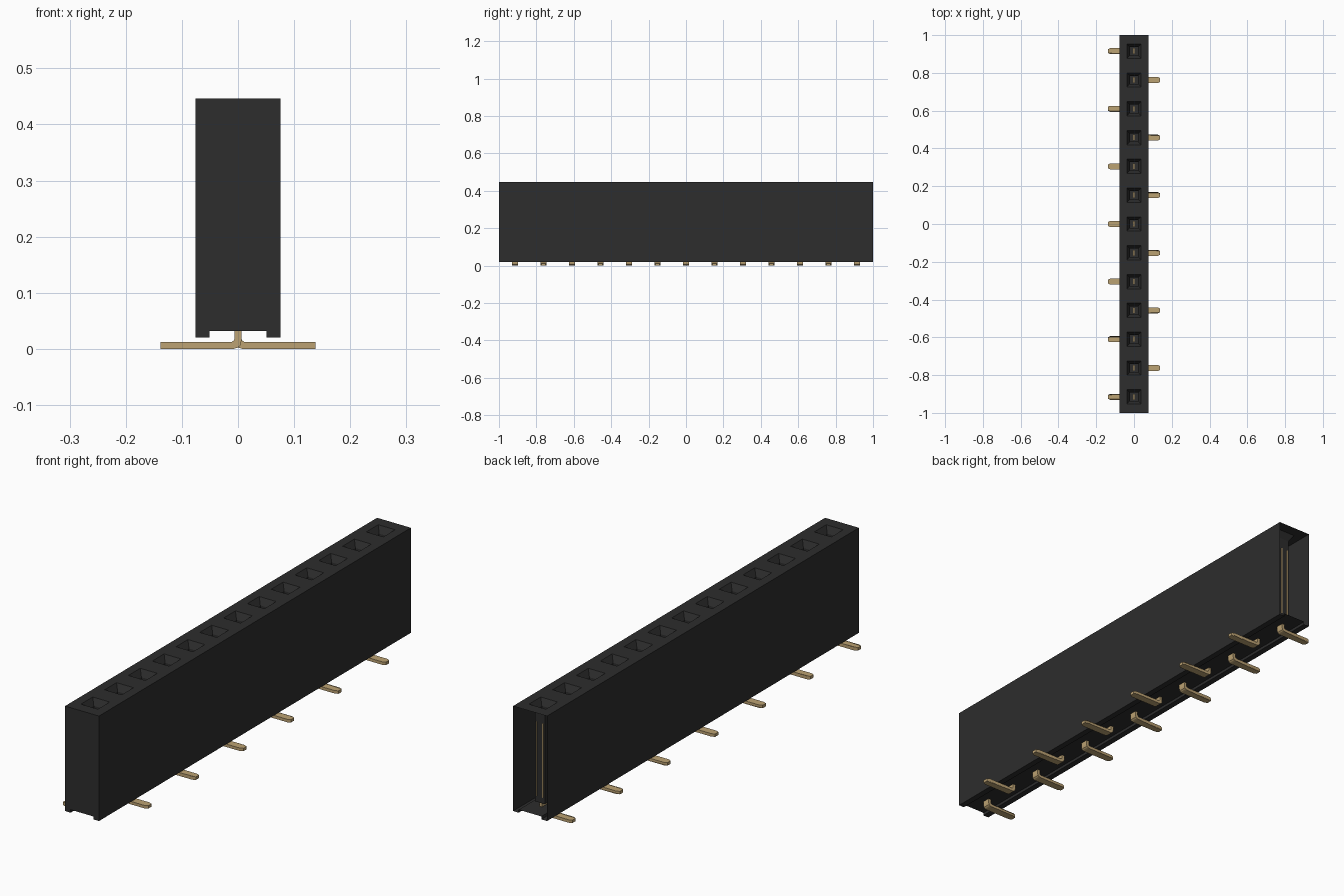
import bpy, bmesh

old = bpy.data.objects.get("Cube")
if old:
    bpy.data.objects.remove(old)


def material(name, color):
    m = bpy.data.materials.new(name)
    m.use_nodes = True
    m.diffuse_color = (*color, 1)
    m.node_tree.nodes["Principled BSDF"].inputs["Base Color"].default_value = (*color, 1)
    return m


black = material("black plastic", (0.026, 0.026, 0.026))
gold = material("pale gold", (0.5, 0.36, 0.17))


def finish(bm, name, mat):
    mesh = bpy.data.meshes.new(name)
    bm.to_mesh(mesh)
    bm.free()
    mesh.materials.append(mat)
    ob = bpy.data.objects.new(name, mesh)
    bpy.context.collection.objects.link(ob)
    return ob


COUNT, PITCH = 13, 0.1525
HALF, TOP, LOW, CEIL = 0.076, 0.446, 0.02, 0.032
centres = [(i - (COUNT - 1) / 2) * PITCH for i in range(COUNT)]

# Housing shell: grooved profile run along y, closed in front, open at the back
bm = bmesh.new()
profile = [(HALF, TOP), (HALF, LOW), (0.051, LOW), (0.051, CEIL),
           (-0.051, CEIL), (-0.051, LOW), (-HALF, LOW), (-HALF, TOP)]
front = [bm.verts.new((x, -1, z)) for x, z in profile]
back = [bm.verts.new((x, 1, z)) for x, z in profile]
bm.faces.new(front)
for i in range(len(profile) - 1):
    bm.faces.new((front[i], front[i + 1], back[i + 1], back[i]))


def loop(w, y0, y1, z):
    return [bm.verts.new(p) for p in
            ((-w, y0, z), (w, y0, z), (w, y1, z), (-w, y1, z))]


# Top surface with a funnel and a square shaft per socket
for i, y in enumerate(centres):
    y0 = -1 if i == 0 else y - PITCH / 2
    y1 = 1 if i == COUNT - 1 else y + PITCH / 2
    rings = [loop(HALF, y0, y1, TOP)]
    for w, z in ((0.038, TOP), (0.022, 0.42), (0.022, 0.05)):
        rings.append(loop(w, y - w, y + w, z))
    for a, b in zip(rings, rings[1:]):
        for k in range(4):
            n = (k + 1) % 4
            bm.faces.new((a[k], a[n], b[n], b[k]))
    bm.faces.new(rings[-1])
bmesh.ops.remove_doubles(bm, verts=bm.verts, dist=0.00001)
finish(bm, "housing", black)


# Bent foot: side profile extruded across the width, narrowed at the tip
def foot(y, side):
    bm = bmesh.new()
    path = [(0.006, 0.07), (0.006, 0.014), (0.004, 0.006), (-0.001, 0.002),
            (-0.008, 0), (-0.126, 0), (-0.138, 0), (-0.138, 0.012),
            (-0.126, 0.012), (-0.012, 0.012), (-0.007, 0.015),
            (-0.006, 0.02), (-0.006, 0.07)]
    sides = []
    for s in (-1, 1):
        sides.append([bm.verts.new((-side * x, y + s * (0.01 if x < -0.13 else 0.016), z))
                      for x, z in path])
    a, b = sides
    bm.faces.new(a)
    bm.faces.new(b[::-1])
    for i in range(len(path)):
        n = (i + 1) % len(path)
        bm.faces.new((a[i], b[i], b[n], a[n]))
    bmesh.ops.recalc_face_normals(bm, faces=bm.faces)
    return bm


for i, y in enumerate(centres):
    finish(foot(y, -1 if i % 2 == 0 else 1), f"contact_foot_{i + 1}", gold)

# Slim contact springs on the shaft seen through the open end
for x in (-0.014, 0.014):
    bpy.ops.mesh.primitive_cube_add(size=1, location=(x, centres[-1] + 0.023, 0.225))
    ob = bpy.context.object
    ob.name = "contact_spring"
    ob.scale = (0.004, 0.004, 0.3)
    ob.data.materials.append(gold)
